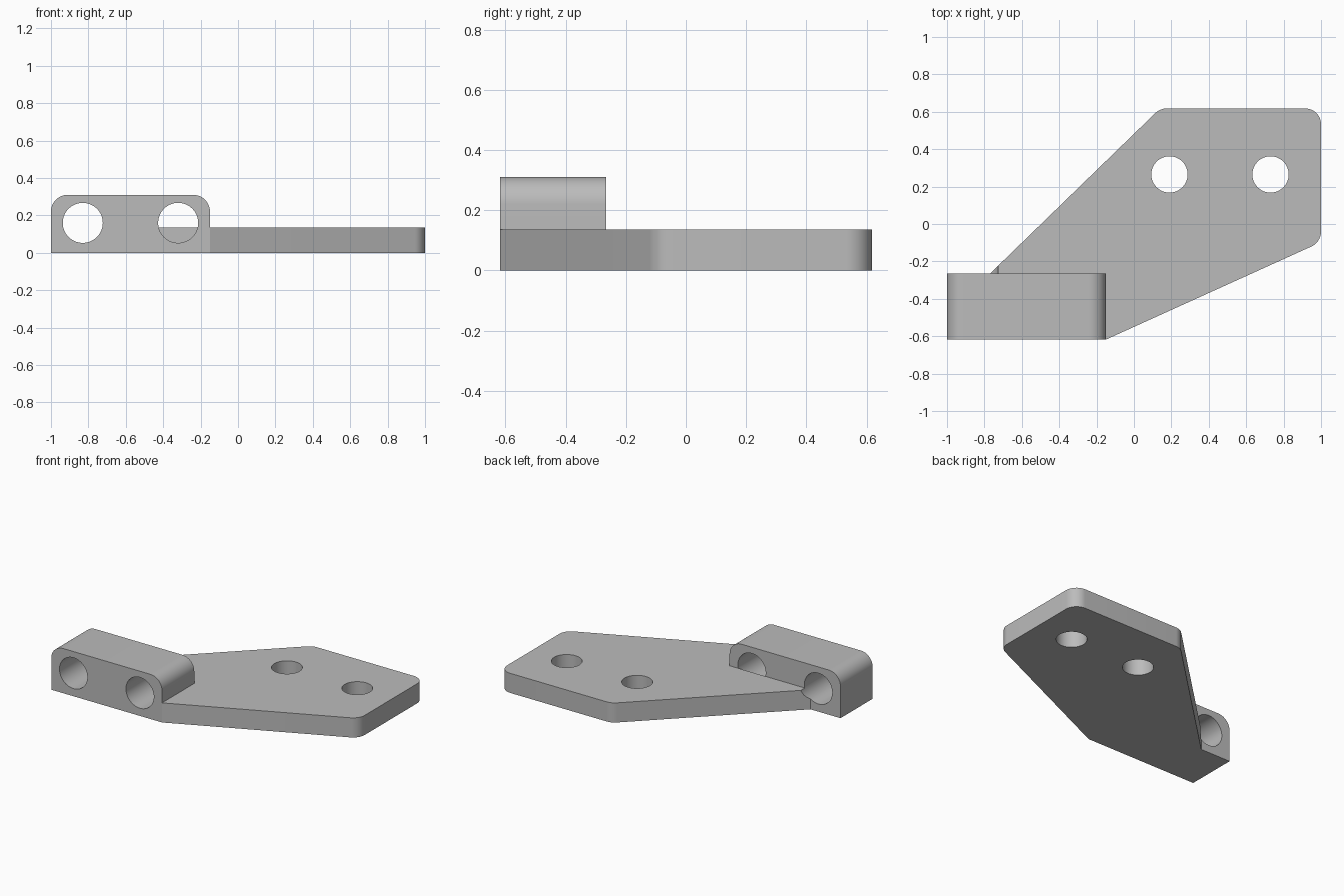
import bpy
import math
from mathutils import Vector, Matrix
import bmesh

cube = bpy.data.objects.get("Cube")
if cube:
    bpy.data.objects.remove(cube, do_unlink=True)

grey = bpy.data.materials.new("plain grey")
grey.use_nodes = True
tone = (0.5, 0.5, 0.5, 1)
grey.diffuse_color = tone
grey.node_tree.nodes["Principled BSDF"].inputs["Base Color"].default_value = tone

FRONT, BLOCK_BACK, PLATE_TOP = -0.618, -0.265, 0.136


def fillet(corners, steps=12):
    """Outline from (x, y, radius) corners, replacing each radius by an arc."""
    outline = []
    for i, (x, y, r) in enumerate(corners):
        p = Vector((x, y))
        if r == 0:
            outline.append(p)
            continue
        a = (Vector(corners[i - 1][:2]) - p).normalized()
        b = (Vector(corners[(i + 1) % len(corners)][:2]) - p).normalized()
        half = a.angle(b) / 2
        centre = p + (a + b).normalized() * r / math.sin(half)
        start = p + a * r / math.tan(half) - centre
        sweep = start.angle_signed(p + b * r / math.tan(half) - centre)
        for k in range(steps + 1):
            turn = Matrix.Rotation(-sweep * k / steps, 2)
            outline.append(centre + turn @ start)
    return outline


def prism(name, outline, place, depth):
    """Extrude an outline; place maps its 2D points into space."""
    bm = bmesh.new()
    face = bm.faces.new([bm.verts.new(place(p)) for p in outline])
    extruded = bmesh.ops.extrude_face_region(bm, geom=[face])["geom"]
    verts = [v for v in extruded if isinstance(v, bmesh.types.BMVert)]
    bmesh.ops.translate(bm, verts=verts, vec=depth)
    bmesh.ops.recalc_face_normals(bm, faces=bm.faces)
    mesh = bpy.data.meshes.new(name)
    bm.to_mesh(mesh)
    bm.free()
    mesh.materials.append(grey)
    obj = bpy.data.objects.new(name, mesh)
    bpy.context.collection.objects.link(obj)
    return obj


def circle(x, y, r, sides=64):
    turns = [math.tau * k / sides for k in range(sides)]
    return [Vector((x + r * math.cos(t), y + r * math.sin(t))) for t in turns]


def combine(target, tool, operation):
    mod = target.modifiers.new(operation, "BOOLEAN")
    mod.operation, mod.solver, mod.object = operation, "EXACT", tool
    bpy.context.view_layer.objects.active = target
    bpy.ops.object.modifier_apply(modifier=mod.name)
    bpy.data.objects.remove(tool, do_unlink=True)


# Upright block with rounded top corners
block_profile = fillet([(-1, 0, 0), (-0.15, 0, 0), (-0.15, 0.31, 0.09), (-1, 0.31, 0.09)])
bracket = prism("mounting_bracket", block_profile,
                lambda p: (p.x, FRONT, p.y), (0, BLOCK_BACK - FRONT, 0))

# Flat angled plate, running into the block
plate_outline = fillet([(-0.81, -0.304, 0), (-0.4, -0.5, 0), (-0.15, FRONT, 0),
                        (1, -0.097, 0.09), (1, 0.618, 0.085), (0.14, 0.618, 0.09)])
plate = prism("plate", plate_outline, lambda p: (p.x, p.y, 0), (0, 0, PLATE_TOP))
combine(bracket, plate, "UNION")

# Front bores: the left one clips the plate edge, the other stops at the plate
for x, end in ((-0.83, 0.3), (-0.32, BLOCK_BACK)):
    bore = prism("bore", circle(x, 0.16, 0.107),
                 lambda p: (p.x, -0.8, p.y), (0, end + 0.8, 0))
    combine(bracket, bore, "DIFFERENCE")

# Vertical bolt holes in the plate
for x in (0.19, 0.73):
    hole = prism("bolt_hole", circle(x, 0.265, 0.097),
                 lambda p: (p.x, p.y, -0.1), (0, 0, 0.5))
    combine(bracket, hole, "DIFFERENCE")

bpy.ops.object.select_all(action="DESELECT")
bracket.select_set(True)
bpy.context.view_layer.objects.active = bracket
bpy.ops.object.shade_smooth_by_angle(angle=math.radians(20))
